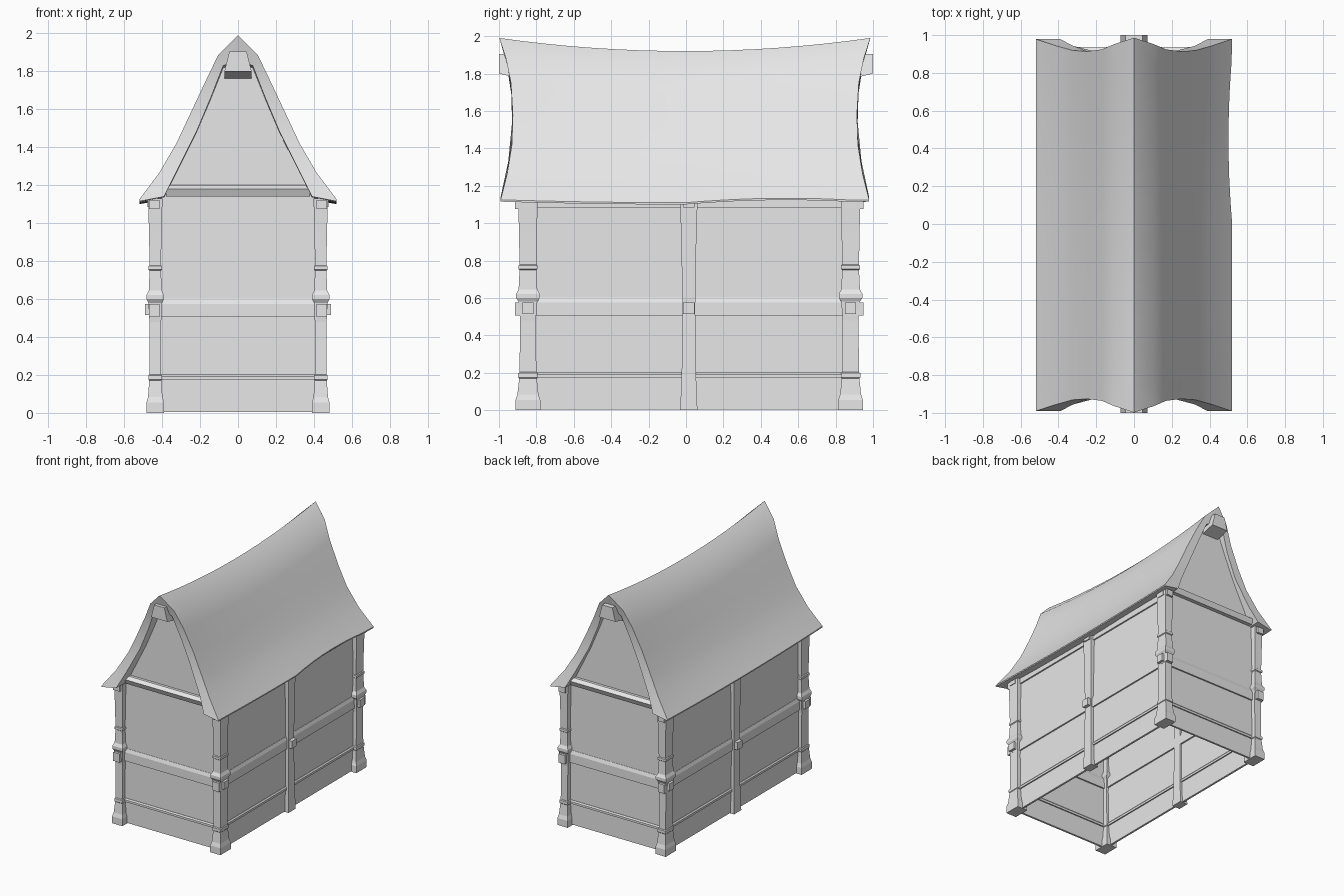
import bpy, bmesh
from math import radians

cube = bpy.data.objects.get("Cube")
if cube:
    bpy.data.objects.remove(cube, do_unlink=True)

GREY = (0.8, 0.8, 0.8, 1)
mat = bpy.data.materials.new("plain grey")
mat.use_nodes = True
mat.diffuse_color = GREY
mat.node_tree.nodes["Principled BSDF"].inputs["Base Color"].default_value = GREY


def add(name, bm):
    bmesh.ops.recalc_face_normals(bm, faces=bm.faces)
    mesh = bpy.data.meshes.new(name)
    bm.to_mesh(mesh)
    bm.free()
    mesh.materials.append(mat)
    obj = bpy.data.objects.new(name, mesh)
    bpy.context.collection.objects.link(obj)
    return obj


def loft(name, rings, caps=True):
    """Skin a list of equal closed rings of points."""
    bm = bmesh.new()
    loops = [[bm.verts.new(p) for p in ring] for ring in rings]
    n = len(loops[0])
    for a, b in zip(loops, loops[1:]):
        for i in range(n):
            j = (i + 1) % n
            bm.faces.new((a[i], a[j], b[j], b[i]))
    if caps:
        bm.faces.new(loops[0])
        bm.faces.new(loops[-1])
    return add(name, bm)


def box(name, x0, x1, y0, y1, z0, z1):
    return loft(name, [[(x0, y0, z), (x1, y0, z), (x1, y1, z), (x0, y1, z)]
                       for z in (z0, z1)])


def post(name, cx, cy, sections):
    return loft(name, [[(cx + sx * hx, cy + sy * hy, z)
                        for sx, sy in ((-1, -1), (1, -1), (1, 1), (-1, 1))]
                       for z, hx, hy in sections])


SIDES = ((-1, "right"), (1, "left"))
FRONT, MID, BACK = -0.845, 0.015, 0.88
WALL_X, POST_X = 0.43, 0.436
ENDS = ((-1, FRONT, "front"), (1, BACK, "back"))

# Carved corner posts and plain middle posts
corner = [(0, .046, .066), (.055, .046, .066), (.085, .038, .056), (.17, .032, .047),
          (.175, .036, .052), (.198, .036, .052), (.203, .030, .045), (.48, .031, .042),
          (.58, .036, .05), (.6, .046, .063), (.622, .046, .063), (.645, .034, .05),
          (.75, .030, .045), (.755, .036, .051), (.773, .036, .051), (.778, .030, .045),
          (.95, .033, .048), (1.13, .038, .052)]
middle = [(0, .034, .046), (.2, .030, .038), (.55, .027, .034),
          (.9, .030, .040), (1.13, .034, .047)]
for s, side in SIDES:
    for _, y, end in ENDS:
        post(f"{end}_{side}_post", s * POST_X, y, corner)
    post(f"middle_{side}_post", s * POST_X, MID, middle)

# Thin wall panels, open underneath
T = 0.008
for s, side in SIDES:
    box(f"{side}_wall", s * WALL_X - T, s * WALL_X + T, FRONT, BACK, 0.005, 1.13)
gable = [(.41, 1.13), (.345, 1.26), (.235, 1.48), (.155, 1.67), (.085, 1.84)]
outline = ([(-WALL_X, .005), (WALL_X, .005), (WALL_X, 1.13)] + gable
           + [(-x, z) for x, z in reversed(gable)] + [(-WALL_X, 1.13)])
for _, y, end in ENDS:
    loft(f"{end}_gable_wall", [[(x, y + d, z) for x, z in outline] for d in (-T, T)])

# Horizontal rails: (distance from wall, height) sections running through the walls
rails = {
    "lower": [(-.018, .175), (.018, .175), (.018, .192), (.01, .202), (-.01, .202), (-.018, .192)],
    "mid": [(-.02, .505), (.02, .505), (.02, .575), (.01, .602), (-.01, .602), (-.02, .575)],
}
eave = [(-.02, 1.08), (.02, 1.08), (.02, 1.13), (-.02, 1.13)]
tie = [(-.025, 1.14), (.04, 1.14), (.058, 1.18), (.03, 1.2), (-.025, 1.2)]
for s, side in SIDES:
    for label, prof in {**rails, "eave": eave}.items():
        loft(f"{side}_{label}_rail",
             [[(s * (WALL_X + d), y, z) for d, z in prof] for y in (FRONT, BACK)])
for s, y, end in ENDS:
    for label, prof in {**rails, "tie": tie}.items():
        w = 0.38 if label == "tie" else WALL_X
        loft(f"{end}_{label}_rail",
             [[(x, y + s * d, z) for d, z in prof] for x in (-w, w)])

# Beam ends showing through the posts
for label, z0, z1, reach in (("mid", .515, .575, .49), ("eave", 1.085, 1.122, .478)):
    for s, side in SIDES:
        for y, place in ((FRONT, "front"), (MID, "middle"), (BACK, "back")):
            box(f"{place}_{side}_{label}_peg", *sorted((s * .41, s * reach)),
                y - .03, y + .03, z0, z1)
        for e, y, end in ENDS:
            box(f"{end}_{side}_{label}_end_peg", s * .442 - .028, s * .442 + .028,
                *sorted((y - e * .02, y + e * .068)), z0 - .01, z1)

# Sagging roof shell: (x, z, half length) for the outer and inner skins
outer = [(.52, 1.125, .985), (.415, 1.265, .95), (.325, 1.42, .925), (.25, 1.58, .92),
         (.17, 1.75, .93), (.105, 1.885, .958), (0, 1.99, .992)]
inner = [(.52, 1.115, .985), (.39, 1.14, .985), (.325, 1.27, .95), (.22, 1.48, .922),
         (.14, 1.67, .925), (.078, 1.83, .945), (0, 1.86, .955)]


def arch(skin):
    return skin + [(-x, z, l) for x, z, l in skin[-2::-1]]


def bend(x, z, half, t):
    y = t * half - 0.006
    sag = (1 - t * t) * (.015 + .055 * (z - 1.115) / .875)
    dent = max(0, 1 - ((y - .45) / .45) ** 2) if x > .45 else 0
    return (x - .02 * dent, y, z - sag + .02 * dent)


bm = bmesh.new()
STEPS = 16
ts = [2 * i / STEPS - 1 for i in range(STEPS + 1)]
skins = [[[bm.verts.new(bend(x, z, l, t)) for x, z, l in arch(skin)] for t in ts]
         for skin in (outer, inner)]
n = len(arch(outer))
for g in skins:
    for a, b in zip(g, g[1:]):
        for i in range(n - 1):
            bm.faces.new((a[i], a[i + 1], b[i + 1], b[i]))
top, under = skins
for k in (0, -1):
    for i in range(n - 1):
        bm.faces.new((top[k][i], top[k][i + 1], under[k][i + 1], under[k][i]))
for i in (0, -1):
    for k in range(STEPS):
        bm.faces.new((top[k][i], top[k + 1][i], under[k + 1][i], under[k][i]))
roof = add("roof", bm)
bpy.ops.object.select_all(action="DESELECT")
roof.select_set(True)
bpy.context.view_layer.objects.active = roof
bpy.ops.object.shade_smooth_by_angle(angle=radians(25))

# Tapered ridge beam ends under the roof peaks
for s, _, end in ENDS:
    loft(f"{end}_ridge_beam",
         [[(-.072, s * y, z), (.072, s * y, z), (.045, s * y, 1.905), (-.045, s * y, 1.905)]
          for y, z in ((.84, 1.76), (1.0, 1.8))])
